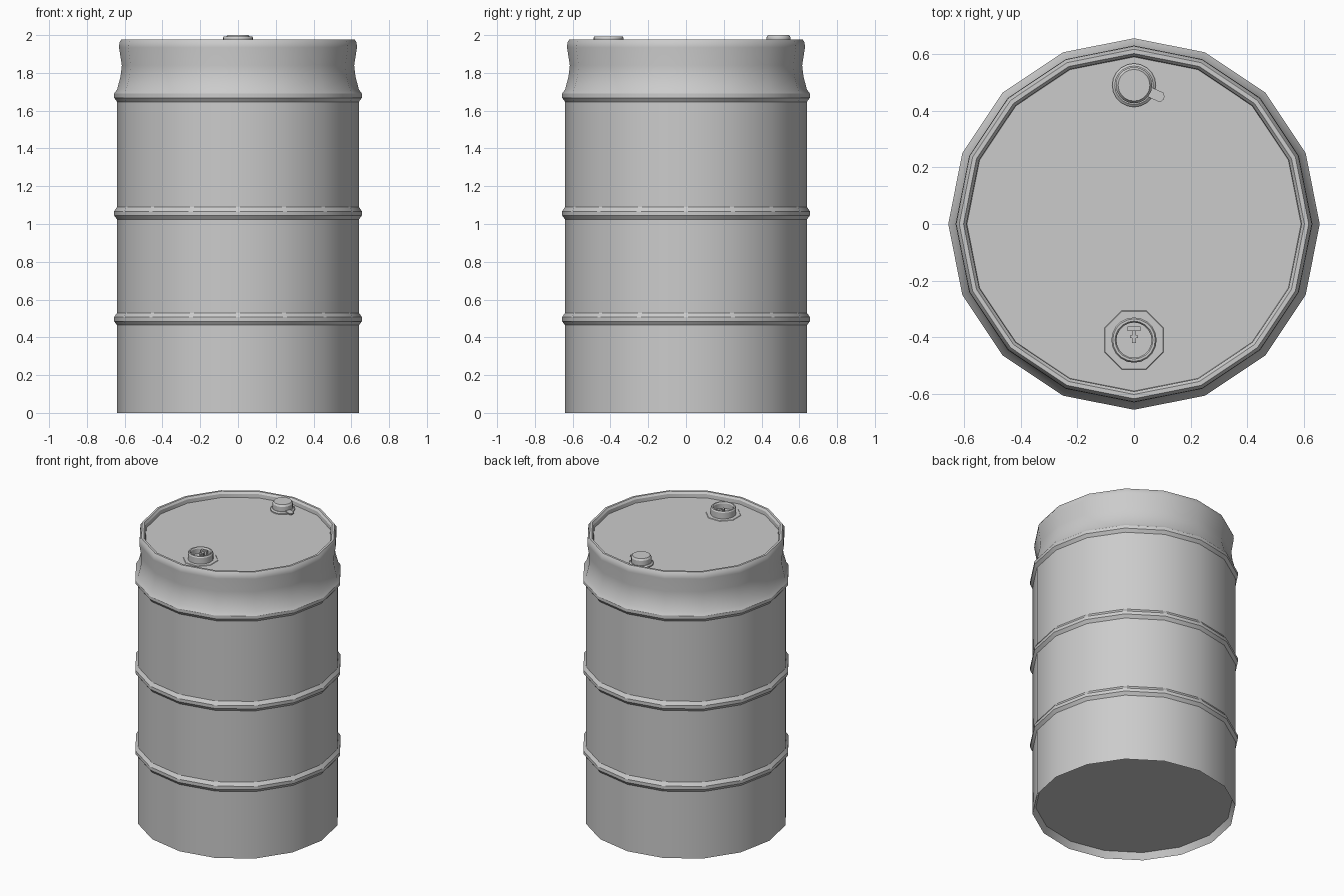
import bpy, bmesh, math
from mathutils import Matrix

if "Cube" in bpy.data.objects:
    bpy.data.objects.remove(bpy.data.objects["Cube"])


def finish(name, bm):
    bmesh.ops.remove_doubles(bm, verts=bm.verts, dist=1e-5)
    me = bpy.data.meshes.new(name)
    bm.to_mesh(me)
    bm.free()
    ob = bpy.data.objects.new(name, me)
    bpy.context.collection.objects.link(ob)
    bpy.ops.object.select_all(action='DESELECT')
    ob.select_set(True)
    bpy.context.view_layer.objects.active = ob
    bpy.ops.object.shade_smooth_by_angle(angle=math.radians(30))
    return ob


def lathe(name, profile, n, x=0, y=0, turn=0, closed=True):
    """Spin a (radius, z) profile, with flat n-gons closing both ends."""
    bm = bmesh.new()
    rings = [[bm.verts.new((x + r * math.cos(turn + i * math.tau / n),
                            y + r * math.sin(turn + i * math.tau / n), z))
              for i in range(n)] for r, z in profile]
    for a, b in zip(rings, rings[1:]):
        for i in range(n):
            j = (i + 1) % n
            bm.faces.new((a[i], a[j], b[j], b[i]))
    if closed:
        bm.faces.new(rings[0][::-1])
        bm.faces.new(rings[-1])
    return finish(name, bm)


def box(name, loc, size, angle=0):
    bm = bmesh.new()
    m = (Matrix.Translation(loc) @ Matrix.Rotation(angle, 4, 'Z')
         @ Matrix.Diagonal((*size, 1)))
    bmesh.ops.create_cube(bm, size=1, matrix=m)
    return finish(name, bm)


# Drum shell: recessed base, three rolling hoops, pinched neck, raised rim, sunken lid
profile = [(0.62, 0.045), (0.64, 0)]
for z in (0.497, 1.057, 1.68):
    profile += [(0.64, z - 0.033), (0.656, z - 0.012),
                (0.656, z + 0.01), (0.64, z + 0.033)]
profile += [(0.622, 1.78), (0.615, 1.84), (0.63, 1.935), (0.628, 1.96),
            (0.617, 1.978), (0.602, 1.978), (0.592, 1.965), (0.59, 1.94)]
lathe("drum_shell", profile, 16)

# Rear bung: stepped cap with a pull tab
BY = 0.49
lathe("rear_bung_flange", [(0.077, 1.938), (0.077, 1.948), (0.068, 1.955)], 20, 0, BY)
lathe("rear_bung_cap", [(0.064, 1.95), (0.064, 1.988), (0.056, 2.0)], 20, 0, BY)
A = math.radians(-24)
box("rear_bung_tab", (0.075, BY - 0.033, 1.956), (0.05, 0.036, 0.01), A)
lathe("rear_bung_tab_end", [(0.018, 1.951), (0.018, 1.961)], 10, 0.09, BY - 0.04)

# Front bung: octagonal plate, hollow collar and small valve inside
FY = -0.41
lathe("front_bung_plate", [(0.115, 1.938), (0.11, 1.943)], 8, 0, FY, math.pi / 8)
lathe("front_bung_collar", [(0.08, 1.94), (0.08, 1.985), (0.075, 1.993), (0.067, 1.993),
                            (0.062, 1.985), (0.062, 1.95)], 20, 0, FY)
box("valve_stem", (0, FY + 0.018, 1.968), (0.015, 0.055, 0.022))
box("valve_handle", (0, FY + 0.04, 1.972), (0.045, 0.016, 0.028))
box("valve_collar", (0, FY + 0.012, 1.968), (0.028, 0.01, 0.026))
